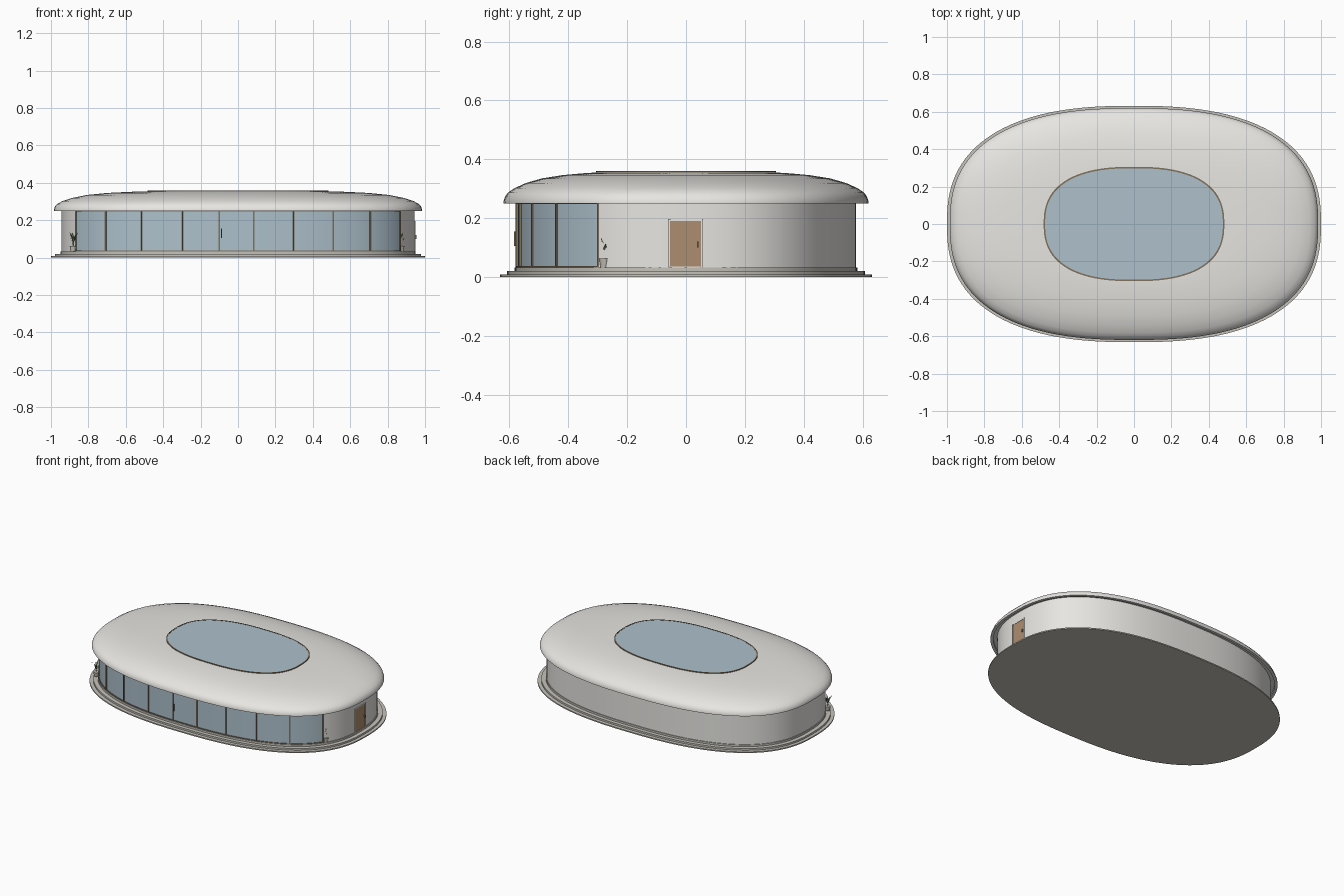
import bpy, bmesh, math, random
from mathutils import Vector

if "Cube" in bpy.data.objects:
    bpy.data.objects.remove(bpy.data.objects["Cube"])

random.seed(4)
N = 2.5           # superellipse exponent shared by every outline
SEG = 128
WA, WB = 0.945, 0.577   # wall outline half sizes
FLOOR, TOP = 0.033, 0.262


def mat(name, rgb):
    m = bpy.data.materials.new(name)
    m.diffuse_color = (*rgb, 1)
    m.use_nodes = True
    m.node_tree.nodes["Principled BSDF"].inputs["Base Color"].default_value = m.diffuse_color
    return m


SHELL = mat("shell", (0.80, 0.79, 0.76))
STONE = mat("stone", (0.56, 0.54, 0.49))
GLASS = mat("glass", (0.42, 0.53, 0.60))
BRONZE = mat("bronze", (0.22, 0.17, 0.11))
WOOD = mat("wood", (0.42, 0.27, 0.16))
LEAF = mat("leaf", (0.16, 0.24, 0.12))


def pt(a, b, t):
    c, s = math.cos(t), math.sin(t)
    return (math.copysign(a * abs(c) ** (2 / N), c),
            math.copysign(b * abs(s) ** (2 / N), s))


def t_at(x):
    """Front-side parameter of the wall outline at a given x."""
    return -math.acos(math.copysign(abs(x / WA) ** (N / 2), x))


def finish(bm, name, material, smooth=True):
    bmesh.ops.recalc_face_normals(bm, faces=bm.faces)
    me = bpy.data.meshes.new(name)
    bm.to_mesh(me)
    bm.free()
    ob = bpy.data.objects.new(name, me)
    bpy.context.collection.objects.link(ob)
    me.materials.append(material)
    if smooth:
        bpy.ops.object.select_all(action='DESELECT')
        ob.select_set(True)
        bpy.context.view_layer.objects.active = ob
        bpy.ops.object.shade_smooth_by_angle(angle=math.radians(35))
    return ob


def loft(name, rings, material, caps=True):
    """Skin oval rings (half width, half depth, z)."""
    bm = bmesh.new()
    rows = [[bm.verts.new((*pt(a, b, 2 * math.pi * i / SEG), z)) for i in range(SEG)]
            for a, b, z in rings]
    pairs = list(zip(rows, rows[1:])) + ([] if caps else [(rows[-1], rows[0])])
    for r, s in pairs:
        for i in range(SEG):
            j = (i + 1) % SEG
            bm.faces.new((r[i], r[j], s[j], s[i]))
    if caps:
        bm.faces.new(rows[0])
        bm.faces.new(rows[-1])
    return finish(bm, name, material)


def strip(name, t0, t1, z0, z1, out, thick, material, seg=64):
    """Curved wall piece along the oval outline."""
    bm = bmesh.new()
    rows = []
    for i in range(seg + 1):
        t = t0 + (t1 - t0) * i / seg
        o = pt(WA + out, WB + out, t)
        n = pt(WA + out - thick, WB + out - thick, t)
        rows.append([bm.verts.new((*p, z)) for p, z in ((o, z0), (o, z1), (n, z1), (n, z0))])
    for r, s in zip(rows, rows[1:]):
        for k in range(4):
            m = (k + 1) % 4
            bm.faces.new((r[k], r[m], s[m], s[k]))
    bm.faces.new(rows[0])
    bm.faces.new(rows[-1])
    return finish(bm, name, material)


def box(name, loc, size, material, turn=0):
    bm = bmesh.new()
    bmesh.ops.create_cube(bm, size=1)
    bmesh.ops.scale(bm, vec=size, verts=bm.verts)
    ob = finish(bm, name, material, False)
    ob.location = loc
    ob.rotation_euler.z = turn
    return ob


# stepped plinth
for i, (a, b, z0, z1) in enumerate([(1.0, 0.632, 0, 0.008), (0.978, 0.608, 0.008, 0.02),
                                    (0.95, 0.582, 0.02, FLOOR)]):
    loft(f"plinth_step_{i + 1}", [(a, b, z0), (a, b, z1)], STONE)

# solid wall around the back and sides, glazing along the front
t_end = t_at(0.87)
strip("back_wall", t_end, math.pi - t_end, FLOOR, TOP, 0, 0.02, SHELL, 96)
strip("front_glass", -math.pi - t_end, t_end, FLOOR, TOP, -0.004, 0.008, GLASS, 96)
for nm, z0, z1 in (("sill_rail", FLOOR, 0.038), ("head_rail", 0.248, TOP)):
    strip(nm, -math.pi - t_end, t_end, z0, z1, 0.001, 0.016, BRONZE, 96)

# mullions
for i, x in enumerate([-0.868, -0.71, -0.52, -0.3, -0.1, 0.085, 0.3, 0.51, 0.71, 0.868]):
    t = t_at(x)
    p, q = pt(WA, WB, t - 0.01), pt(WA, WB, t + 0.01)
    px, py = pt(WA - 0.005, WB - 0.005, t)
    box(f"mullion_{i + 1}", (px, py, (FLOOR + TOP) / 2), (0.007, 0.014, TOP - FLOOR),
        BRONZE, math.atan2(q[1] - p[1], q[0] - p[0]))
box("entrance_handle", (-0.088, -WB - 0.004, 0.13), (0.004, 0.008, 0.05), BRONZE)

# side door with frame
box("side_door", (0.94, -0.002, 0.113), (0.014, 0.106, 0.156), WOOD)
for y in (-0.058, 0.054):
    box("side_door_jamb", (0.94, y, 0.115), (0.018, 0.006, 0.164), SHELL)
box("side_door_head", (0.94, -0.002, 0.194), (0.018, 0.118, 0.006), SHELL)
box("side_door_handle", (0.95, 0.04, 0.11), (0.008, 0.004, 0.02), BRONZE)

# domed roof with a downturned lip
loft("roof", [(0.93, 0.565, TOP), (0.967, 0.602, TOP), (0.967, 0.602, 0.25), (0.985, 0.62, 0.25),
              (0.985, 0.62, 0.257), (0.979, 0.615, 0.273), (0.967, 0.605, 0.287),
              (0.94, 0.582, 0.302), (0.89, 0.545, 0.319), (0.81, 0.49, 0.335),
              (0.70, 0.42, 0.346), (0.58, 0.355, 0.352), (0.485, 0.308, 0.355)], SHELL)

# skylight
loft("skylight_glass", [(0.477, 0.3, 0.35), (0.477, 0.3, 0.359)], GLASS)
loft("skylight_frame", [(0.475, 0.298, 0.35), (0.483, 0.306, 0.35), (0.483, 0.306, 0.36),
                        (0.475, 0.298, 0.36)], BRONZE, caps=False)


# potted plants at the ends of the glazing
def plant(name, x, y):
    bm = bmesh.new()
    bmesh.ops.create_cone(bm, cap_ends=True, segments=20, radius1=0.013, radius2=0.018, depth=0.03)
    finish(bm, name + "_pot", STONE).location = (x, y, FLOOR + 0.015)
    bm = bmesh.new()
    for k in range(8):
        ang = k * math.tau / 8 + random.uniform(-0.2, 0.2)
        d = Vector((math.cos(ang), math.sin(ang), 0))
        side = Vector((-d.y, d.x, 0))
        h, reach = random.uniform(0.05, 0.08), random.uniform(0.015, 0.035)
        prev = None
        for u, w in ((0, 0.001), (0.35, 0.002), (0.7, 0.005), (1, 0.0005)):
            c = d * reach * u * u + Vector((0, 0, 0.06 + h * u * (1.25 - 0.25 * u)))
            cur = [bm.verts.new(c - side * w), bm.verts.new(c + side * w)]
            if prev:
                bm.faces.new((prev[0], prev[1], cur[1], cur[0]))
            prev = cur
    finish(bm, name + "_leaves", LEAF).location = (x, y, 0)


plant("left_plant", -0.882, -0.305)
plant("right_plant", 0.872, -0.277)
